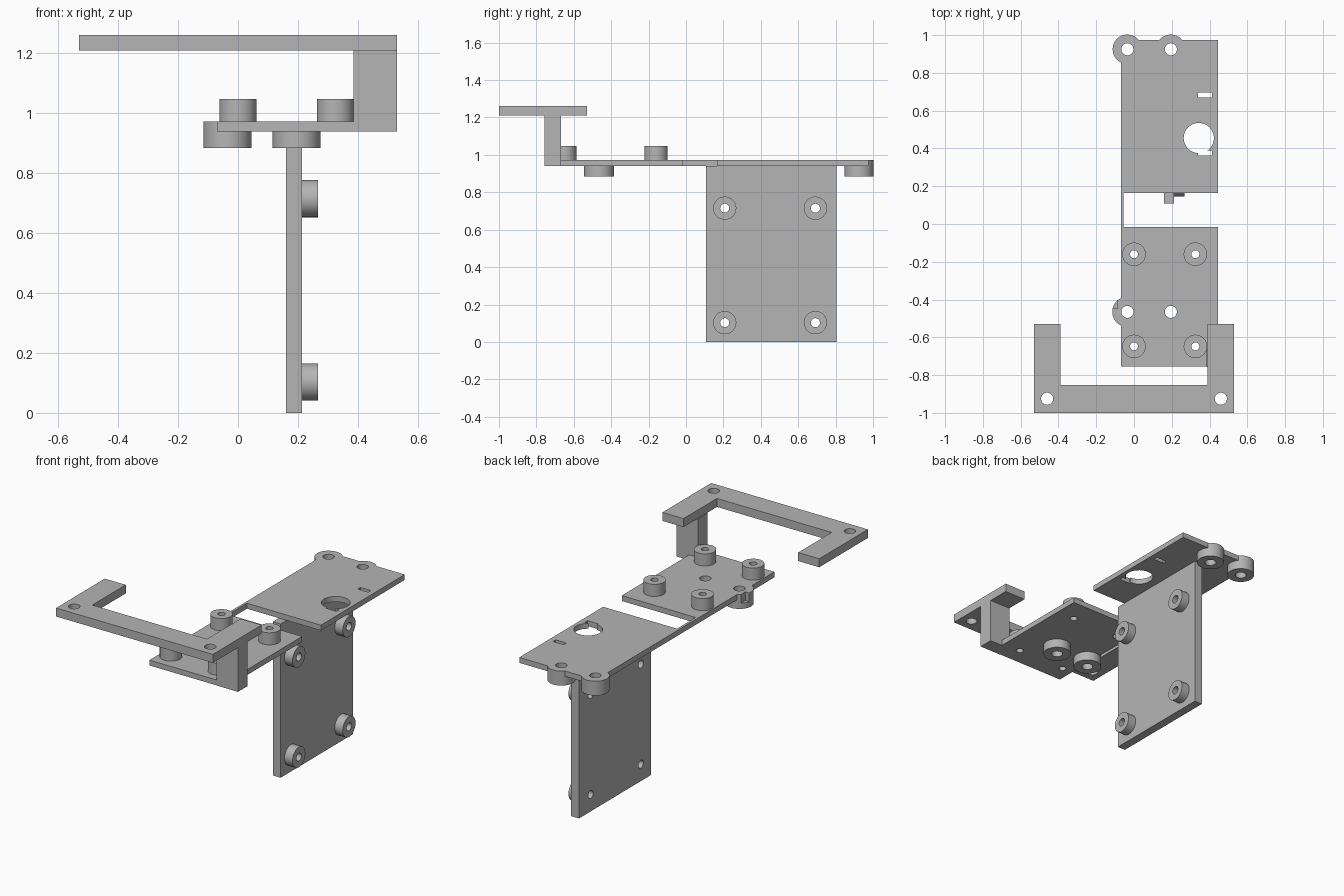
import bpy, bmesh
from math import radians
from mathutils import Matrix, Vector

cube = bpy.data.objects.get("Cube")
if cube:
    bpy.data.objects.remove(cube, do_unlink=True)

# One plain grey for the whole bracket
GREY = (0.46, 0.46, 0.46, 1.0)
grey = bpy.data.materials.new("plain_grey")
grey.use_nodes = True
grey.diffuse_color = GREY
grey.node_tree.nodes["Principled BSDF"].inputs["Base Color"].default_value = GREY


def finish(name, bm):
    bmesh.ops.recalc_face_normals(bm, faces=bm.faces)
    mesh = bpy.data.meshes.new(name)
    bm.to_mesh(mesh)
    bm.free()
    mesh.materials.append(grey)
    obj = bpy.data.objects.new(name, mesh)
    bpy.context.collection.objects.link(obj)
    return obj


def slab(name, outline, z0, z1):
    """Extrude a flat outline between two heights."""
    bm = bmesh.new()
    face = bm.faces.new([bm.verts.new((x, y, z0)) for x, y in outline])
    new = bmesh.ops.extrude_face_region(bm, geom=[face])["geom"]
    verts = [v for v in new if isinstance(v, bmesh.types.BMVert)]
    bmesh.ops.translate(bm, verts=verts, vec=(0, 0, z1 - z0))
    return finish(name, bm)


def box(name, x0, x1, y0, y1, z0, z1):
    return slab(name, [(x0, y0), (x1, y0), (x1, y1), (x0, y1)], z0, z1)


def cylinder(name, start, length, radius, axis="Z", sides=48):
    """Cylinder running from start along +x or +z."""
    bm = bmesh.new()
    turn = Matrix.Rotation(radians(90), 4, "Y") if axis == "X" else Matrix()
    place = Matrix.Translation(Vector(start)) @ turn @ Matrix.Translation((0, 0, length / 2))
    bmesh.ops.create_cone(bm, cap_ends=True, segments=sides, radius1=radius,
                          radius2=radius, depth=length, matrix=place)
    return finish(name, bm)


def combine(obj, others, operation):
    """Apply booleans, then discard the helper shapes."""
    bpy.context.view_layer.objects.active = obj
    for other in others:
        mod = obj.modifiers.new("combine", "BOOLEAN")
        mod.operation, mod.solver, mod.object = operation, "EXACT", other
        bpy.ops.object.modifier_apply(modifier=mod.name)
        bpy.data.objects.remove(other, do_unlink=True)


def bore(x, y, radius):
    return cylinder("bore", (x, y, 0.8), 0.6, radius)


DECK, TOP = 0.94, 0.973
POSTS = [(x, y) for x in (0.0, 0.325) for y in (-0.16, -0.648)]
FEET = [(x, y) for x in (-0.035, 0.195) for y in (-0.465, 0.925)]

# Horizontal deck: two plates joined by a thin strip, with round feet
deck = slab("deck", [(-0.07, -0.755), (0.385, -0.755), (0.385, -0.667),
                     (0.445, -0.667), (0.445, -0.015), (-0.055, -0.015),
                     (-0.055, 0.165), (0.445, 0.165), (0.445, 0.975),
                     (-0.07, 0.975)], DECK, TOP)
combine(deck, [cylinder("foot", (x, y, 0.885), TOP - 0.885, 0.08 if y < 0 else 0.078)
               for x, y in FEET], "UNION")
combine(deck, [bore(x, y, 0.032) for x, y in FEET]
        + [bore(x, y, 0.021) for x, y in POSTS]
        + [bore(0.343, 0.455, 0.08),
           box("slot", 0.34, 0.412, 0.363, 0.389, 0.9, 1.0),
           box("slot", 0.34, 0.412, 0.67, 0.696, 0.9, 1.0),
           box("notch", -0.13, -0.088, -0.448, -0.37, 0.92, 1.0)], "DIFFERENCE")

# Upper standoffs on the front plate
parts = [deck]
for x, y in POSTS:
    post = cylinder("deck_standoff", (x, y, TOP), 0.074, 0.062)
    combine(post, [bore(x, y, 0.021)], "DIFFERENCE")
    parts.append(post)

# Vertical side plate and its standoffs
MOUNTS = [(y, z) for y in (0.207, 0.692) for z in (0.103, 0.715)]


def side_bore(y, z):
    return cylinder("bore", (0.1, y, z), 0.3, 0.024, "X")


side = box("side_plate", 0.16, 0.213, 0.108, 0.805, 0.0, DECK)
combine(side, [side_bore(y, z) for y, z in MOUNTS], "DIFFERENCE")
parts.append(side)
for y, z in MOUNTS:
    mount = cylinder("side_standoff", (0.213, y, z), 0.054, 0.062, "X")
    combine(mount, [side_bore(y, z)], "DIFFERENCE")
    parts.append(mount)

# Raised U-shaped frame and the column carrying it
frame = slab("raised_frame", [(-0.53, -1.0), (0.53, -1.0), (0.53, -0.53),
                              (0.388, -0.53), (0.388, -0.853), (-0.388, -0.853),
                              (-0.388, -0.53), (-0.53, -0.53)], 1.21, 1.262)
combine(frame, [cylinder("bore", (x, -0.925, 1.1), 0.3, 0.032) for x in (-0.46, 0.46)],
        "DIFFERENCE")
parts += [frame, box("frame_column", 0.385, 0.53, -0.757, -0.667, DECK, 1.21)]

# Smooth the round walls, keep edges crisp
bpy.ops.object.select_all(action="DESELECT")
for part in parts:
    part.select_set(True)
bpy.context.view_layer.objects.active = deck
bpy.ops.object.shade_smooth_by_angle(angle=radians(30))
